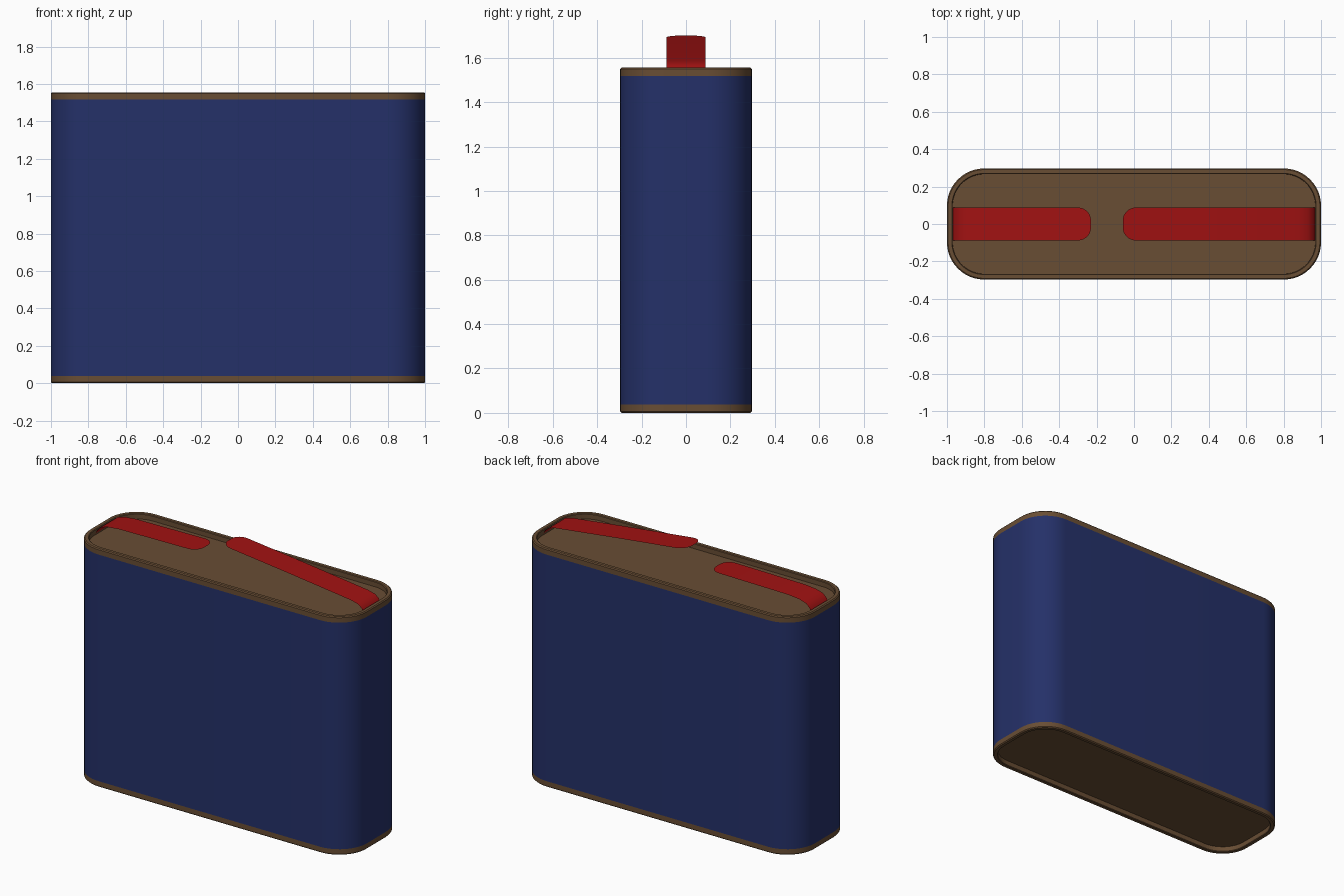
import bpy, bmesh, math

if "Cube" in bpy.data.objects:
    bpy.data.objects.remove(bpy.data.objects["Cube"])

HX, HY, R = 1.0, 0.297, 0.2   # half length, half depth, corner radius
TOP = 1.555


def material(name, rgb):
    m = bpy.data.materials.new(name)
    m.diffuse_color = (*rgb, 1)
    m.use_nodes = True
    m.node_tree.nodes["Principled BSDF"].inputs["Base Color"].default_value = m.diffuse_color
    return m


blue = material("blue_shell", (0.018, 0.03, 0.14))
brown = material("brown_trim", (0.14, 0.075, 0.034))
red = material("red_strap", (0.36, 0.006, 0.006))


def finish(bm, name, mat):
    me = bpy.data.meshes.new(name)
    bm.to_mesh(me)
    bm.free()
    ob = bpy.data.objects.new(name, me)
    bpy.context.collection.objects.link(ob)
    me.materials.append(mat)
    bpy.ops.object.select_all(action='DESELECT')
    ob.select_set(True)
    bpy.context.view_layer.objects.active = ob
    bpy.ops.object.shade_smooth_by_angle(angle=math.radians(35))
    return ob


def outline(inset, steps=12):
    """Rounded rectangle, counter-clockwise."""
    r = R - inset
    pts = []
    for q, (sx, sy) in enumerate([(1, 1), (-1, 1), (-1, -1), (1, -1)]):
        for i in range(steps + 1):
            a = math.pi / 2 * (q + i / steps)
            pts.append((sx * (HX - R) + r * math.cos(a),
                        sy * (HY - R) + r * math.sin(a)))
    return pts


def loft(name, levels, mat, cap=False):
    """Skin through (inset, z) levels; optionally close the last one."""
    bm = bmesh.new()
    rings = [[bm.verts.new((x, y, z)) for x, y in outline(d)] for d, z in levels]
    for a, b in zip(rings, rings[1:]):
        for i in range(len(a)):
            j = (i + 1) % len(a)
            bm.faces.new((a[i], a[j], b[j], b[i]))
    if cap:
        bm.faces.new(rings[-1])
    return bm


# Shell wall
finish(loft("shell", [(0, 0.038), (0, TOP - 0.038)], blue), "shell", blue)

# Rims with their recessed panels, the lower one being a flipped copy
rim = [(0, TOP - 0.038), (0, TOP - 0.006), (0.006, TOP), (0.026, TOP),
       (0.03, TOP - 0.004), (0.03, TOP - 0.035)]
finish(loft("top_rim", rim, brown, True), "top_rim_and_lid", brown)
low = loft("low", [(d, TOP - z) for d, z in rim], brown, True)
bmesh.ops.reverse_faces(low, faces=low.faces[:])
finish(low, "bottom_rim_and_base", brown)


def strap(name, profile, half=0.088, r=0.07):
    """Thin sheet following (x, z) points, with a rounded free end (last point)."""
    bm = bmesh.new()
    (x0, z0), (x1, z1) = profile[-2:]
    s = 1 if x1 > x0 else -1
    slope = (z1 - z0) / (x1 - x0)
    stations = [(x, z, half) for x, z in profile[:-1]]
    for i in range(9):
        a = math.pi / 2 * i / 8
        x = x1 - s * r * (1 - math.sin(a))
        stations.append((x, z1 + slope * (x - x1), half - r * (1 - math.cos(a))))
    rows = [[bm.verts.new((x, y, z)) for y in (-w, w)] for x, z, w in stations]
    for a, b in zip(rows, rows[1:]):
        q = (a[0], b[0], b[1], a[1])
        bm.faces.new(q if s > 0 else q[::-1])
    return finish(bm, name, red)


# Two top straps: long one lifting towards the middle, short one flat
strap("long_strap", [(0.968, 1.53), (0.955, 1.555), (0.93, 1.575), (0.88, 1.588),
                     (0.4, 1.647), (-0.06, 1.70)])
strap("short_strap", [(-0.968, 1.53), (-0.955, 1.555), (-0.93, 1.58), (-0.88, 1.595),
                      (-0.8, 1.603), (-0.23, 1.61)])
